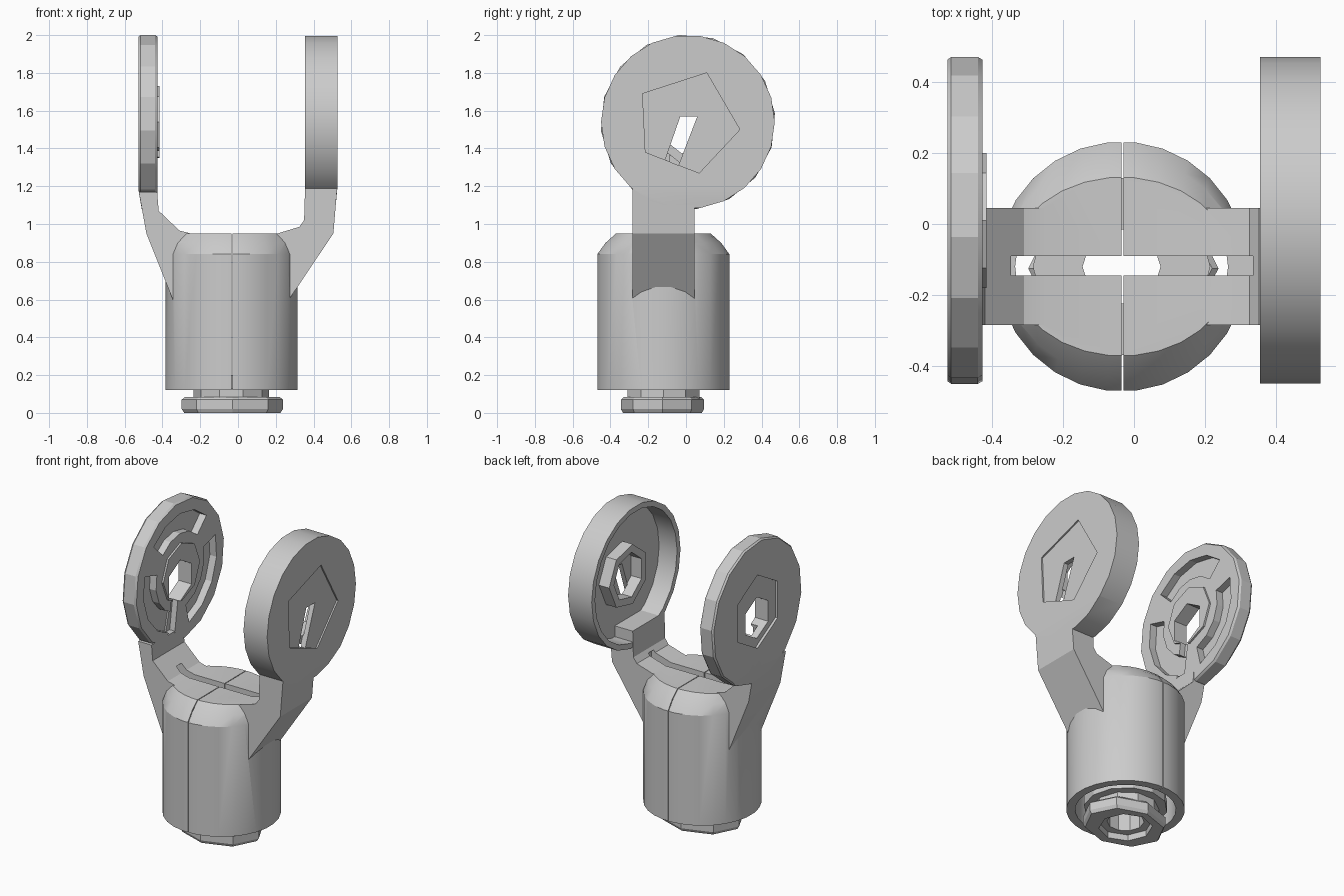
import bpy, bmesh, math
from mathutils import Vector

if "Cube" in bpy.data.objects:
    bpy.data.objects.remove(bpy.data.objects["Cube"])

grey = bpy.data.materials.new("plain grey")
grey.use_nodes = True
grey.diffuse_color = (0.6, 0.6, 0.6, 1)
grey.node_tree.nodes["Principled BSDF"].inputs["Base Color"].default_value = (0.6, 0.6, 0.6, 1)

CX, CY = -0.035, -0.12      # body axis
DY, DZ, DR = 0.01, 1.54, 0.46   # disc centre and radius


def ngon(u, v, r, n, phase=0.0, squash=1.0):
    return [(u + r * math.cos(phase + math.tau * i / n),
             v + squash * r * math.sin(phase + math.tau * i / n)) for i in range(n)]


def box(u0, u1, v0, v1):
    return [(u0, v0), (u1, v0), (u1, v1), (u0, v1)]


def finish(name, bm):
    bmesh.ops.recalc_face_normals(bm, faces=bm.faces)
    mesh = bpy.data.meshes.new(name)
    bm.to_mesh(mesh)
    bm.free()
    mesh.materials.append(grey)
    ob = bpy.data.objects.new(name, mesh)
    bpy.context.collection.objects.link(ob)
    return ob


def loft(name, axis, rings):
    """Join outlines placed along an axis; rings = [(position, points)]."""
    place = {"x": lambda p, u, v: (p, u, v),
             "y": lambda p, u, v: (u, p, v),
             "z": lambda p, u, v: (u, v, p)}[axis]
    bm = bmesh.new()
    loops = [[bm.verts.new(Vector(place(p, u, v))) for u, v in pts] for p, pts in rings]
    n = len(loops[0])
    bm.faces.new(loops[0])
    bm.faces.new(loops[-1])
    for a, b in zip(loops, loops[1:]):
        for i in range(n):
            j = (i + 1) % n
            bm.faces.new((a[i], a[j], b[j], b[i]))
    return finish(name, bm)


def prism(name, axis, pts, lo, hi):
    return loft(name, axis, [(lo, pts), (hi, pts)])


def combine(ob, other, operation="DIFFERENCE"):
    mod = ob.modifiers.new("bool", "BOOLEAN")
    mod.operation, mod.object, mod.solver = operation, other, "EXACT"
    bpy.context.view_layer.objects.active = ob
    bpy.ops.object.modifier_apply(modifier=mod.name)
    bpy.data.objects.remove(other)


def cut(ob, axis, pts, lo, hi):
    combine(ob, prism("cutter", axis, pts, lo, hi))


def smooth(ob, degrees=25):
    bpy.ops.object.select_all(action="DESELECT")
    ob.select_set(True)
    bpy.context.view_layer.objects.active = ob
    bpy.ops.object.shade_smooth_by_angle(angle=math.radians(degrees))


# Body: cylinder with a shoulder whose flat top is longer towards the arms
body = loft("body", "z", [(z, ngon(CX, CY, r, 28, math.pi / 28, s)) for z, r, s in
                          ((0.12, 0.352, 1), (0.84, 0.352, 1), (0.9, 0.335, 0.92), (0.95, 0.315, 0.8))])

# Fork arms rising out of the body
right_profile = [(0.27, 0.6), (0.505, 0.95), (0.525, 1.19), (0.355, 1.19),
                 (0.35, 1.02), (0.325, 0.985), (0.2, 0.947), (0.2, 0.7)]
left_profile = [(-0.345, 0.6), (-0.485, 0.95), (-0.525, 1.17), (-0.428, 1.17),
                (-0.42, 1.07), (-0.31, 0.965), (-0.24, 0.947), (-0.24, 0.7)]
for profile in (right_profile, left_profile):
    combine(body, prism("arm", "y", profile, -0.284, 0.045), "UNION")

# Hollow inside, top slot and split seam
cut(body, "z", ngon(CX, CY, 0.3, 24), 0.1, 0.86)
cut(body, "y", box(-0.415, 0.35, 0.845, 1.0), -0.145, -0.09)
cut(body, "x", box(-0.6, 0.4, 0.1, 1.0), -0.035, -0.03)
smooth(body)

# Plug inside the body, neck and bottom flange
plug = prism("plug", "z", ngon(CX, CY, 0.25, 12), 0.13, 0.2)
cut(plug, "z", ngon(CX, CY, 0.11, 10), 0.0, 0.3)
neck = prism("neck", "z", ngon(CX, CY, 0.2, 10), 0.06, 0.18)
cut(neck, "z", ngon(CX, CY, 0.11, 10), 0.0, 0.3)
flange = loft("bottom_flange", "z", [(z, ngon(-0.03, -0.125, r, 8, 0, 0.82)) for z, r in
                                     ((0, 0.255), (0.02, 0.268), (0.07, 0.268), (0.085, 0.25))])
cut(flange, "z", ngon(CX, CY, 0.16, 8), -0.05, 0.04)
cut(flange, "z", ngon(CX, CY, 0.11, 10), -0.05, 0.2)

# Thick disc: thin outer wall with a pentagon recess, deep cup open towards the middle
thick = prism("thick_disc", "x", ngon(DY, DZ, DR, 22), 0.355, 0.526)
cut(thick, "x", ngon(DY, DZ, DR - 0.035, 22), 0.3, 0.485)
hub = prism("hub", "x", ngon(DY, DZ - 0.02, 0.2, 7), 0.41, 0.5)
cut(hub, "x", ngon(DY, DZ - 0.02, 0.15, 7), 0.3, 0.49)
combine(thick, hub, "UNION")
pentagon = [(0.11, 1.80), (0.285, 1.5), (0.07, 1.27), (-0.215, 1.38), (-0.23, 1.69)]
cut(thick, "x", pentagon, 0.516, 0.6)
cut(thick, "x", [(-0.03, 1.57), (0.06, 1.57), (-0.04, 1.31), (-0.11, 1.34)], 0.48, 0.6)
# Trim the lower edge to follow the slope of the arm
cut(thick, "y", [(0.527, 1.2), (0.6, 1.2), (0.6, 1.0), (0.508, 1.0)], -1, 1)
smooth(thick)

# Thin disc: hexagon recess outside, raised hub and arc grooves inside
thin = loft("thin_disc", "x", [(x, ngon(DY, DZ, r, 16, 0.1)) for x, r in
                               ((-0.526, DR - 0.005), (-0.515, DR + 0.003),
                                (-0.44, DR + 0.003), (-0.427, DR - 0.005))])
combine(thin, prism("hub", "x", ngon(DY, DZ, 0.19, 8), -0.48, -0.415), "UNION")
cut(thin, "x", ngon(DY, DZ, 0.24, 6, math.pi / 6), -0.6, -0.51)
cut(thin, "x", ngon(-0.005, 1.49, 0.135, 6, math.pi / 6), -0.6, -0.3)
for k in range(3):
    start = math.pi / 2 - 0.8 + k * math.tau / 3
    angles = [start + 1.6 * i / 4 for i in range(5)]
    arc = [(DY + r * math.cos(a), DZ + r * math.sin(a))
           for r, span in ((0.38, angles), (0.25, angles[::-1])) for a in span]
    cut(thin, "x", arc, -0.475, -0.4)
# Channel from the hub down towards the arm
cut(thin, "x", [(-0.14, 1.0), (-0.07, 1.0), (0.0, 1.45), (-0.07, 1.45)], -0.465, -0.4)
# Trim the lower edge to follow the slope of the arm
cut(thin, "y", [(-0.527, 1.18), (-0.6, 1.18), (-0.6, 1.0), (-0.496, 1.0)], -1, 1)
smooth(thin, 20)
